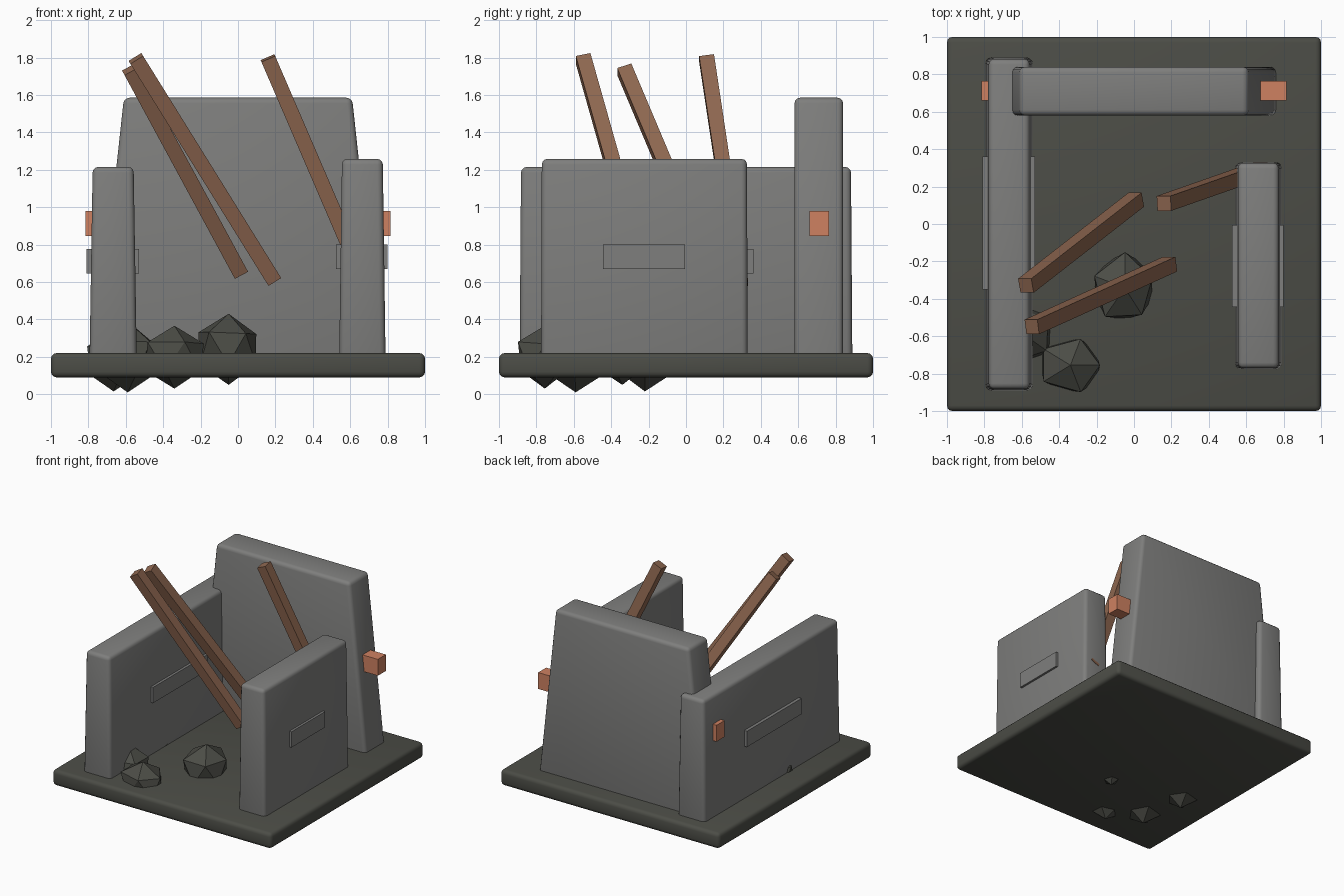
import bpy, bmesh, math, random
from mathutils import Vector, Matrix

if "Cube" in bpy.data.objects:
    bpy.data.objects.remove(bpy.data.objects["Cube"])

random.seed(4)


def material(name, rgb):
    m = bpy.data.materials.new(name)
    m.diffuse_color = (*rgb, 1)
    m.use_nodes = True
    m.node_tree.nodes["Principled BSDF"].inputs["Base Color"].default_value = m.diffuse_color
    return m


STONE = material("grey_concrete", (0.21, 0.21, 0.205))
DARK = material("dark_rubble", (0.072, 0.074, 0.062))
WOOD = material("brown_timber", (0.27, 0.135, 0.08))
RUST = material("orange_rust", (0.62, 0.22, 0.12))


def finish(bm, name, mat, smooth=False):
    mesh = bpy.data.meshes.new(name)
    bmesh.ops.recalc_face_normals(bm, faces=bm.faces)
    bm.to_mesh(mesh)
    bm.free()
    mesh.materials.append(mat)
    for p in mesh.polygons:
        p.use_smooth = smooth
    ob = bpy.data.objects.new(name, mesh)
    bpy.context.collection.objects.link(ob)
    return ob


def block(name, mat, lo, hi, taper=(0, 0), bevel=0):
    """Box between two corners; the top shrinks by taper on each x and y side."""
    bm = bmesh.new()
    bmesh.ops.create_cube(bm, size=1)
    for v in bm.verts:
        s = v.co.copy()
        for i in range(3):
            v.co[i] = hi[i] if s[i] > 0 else lo[i]
        if s.z > 0:
            for i in range(2):
                v.co[i] -= math.copysign(taper[i], s[i])
    if bevel:
        bmesh.ops.bevel(bm, geom=bm.edges[:], offset=bevel, segments=3,
                        profile=0.5, affect='EDGES')
    return finish(bm, name, mat, bool(bevel))


def beam(name, top, bottom, width=0.08):
    """Square timber between two end centres."""
    top, bottom = Vector(top), Vector(bottom)
    d = (top - bottom).normalized()
    x = Vector((d.z, 0, -d.x)).normalized()
    y = d.cross(x)
    rot = Matrix((x, y, d)).transposed().to_4x4()
    bm = bmesh.new()
    bmesh.ops.create_cube(bm, size=1)
    size = Matrix.Diagonal((width, width, (top - bottom).length, 1))
    bm.transform(Matrix.Translation((top + bottom) / 2) @ rot @ size)
    return finish(bm, name, WOOD)


def rock(name, centre, radii, turn):
    """Jittered twenty-sided boulder."""
    bm = bmesh.new()
    bmesh.ops.create_icosphere(bm, subdivisions=1, radius=1)
    bm.transform(Matrix.Rotation(turn, 4, 'Z'))
    for v in bm.verts:
        if abs(v.co.z) < 0.9:
            v.co *= random.uniform(0.92, 1.1)
        v.co = Vector(centre) + Vector(a * b for a, b in zip(v.co, radii))
    return finish(bm, name, DARK)


# Ground slab
block("ground_slab", DARK, (-1, -1, 0.09), (1, 1, 0.22), bevel=0.03)

# Broken walls
block("left_wall", STONE, (-0.795, -0.89, 0.11), (-0.54, 0.89, 1.215), (0.018, 0.008), 0.03)
block("right_wall", STONE, (0.54, -0.775, 0.11), (0.79, 0.33, 1.258), (0.016, 0.004), 0.03)
block("back_wall", STONE, (-0.77, 0.58, 0.11), (0.77, 0.84, 1.585), (0.16, 0), 0.03)

# Raised panels passing through the side walls
block("left_panel", STONE, (-0.81, -0.35, 0.645), (-0.53, 0.36, 0.775))
block("right_panel", STONE, (0.525, -0.445, 0.67), (0.80, -0.005, 0.80))

# Rusty bar stubs sticking out of the back corners
for side, s in (("left", -1), ("right", 1)):
    a, b = sorted((s * 0.66, s * 0.815))
    block(side + "_bar_stub", RUST, (a, 0.66, 0.845), (b, 0.765, 0.98))

# Fallen roof beams
beam("beam_middle", (-0.578, -0.33, 1.737), (0.012, 0.13, 0.648))
beam("beam_front", (-0.546, -0.55, 1.795), (0.192, -0.215, 0.608))
beam("beam_right", (0.16, 0.11, 1.797), (0.68, 0.292, 0.59))

# Rubble
rock("rubble_centre", (-0.05, -0.34, 0.24), (0.18, 0.2, 0.19), 0.3)
rock("rubble_front", (-0.34, -0.755, 0.198), (0.185, 0.155, 0.168), 0.0)
rock("rubble_side", (-0.59, -0.59, 0.2), (0.185, 0.17, 0.19), 0.6)
rock("rubble_wall", (-0.665, -0.22, 0.18), (0.155, 0.16, 0.165), 0.63)
